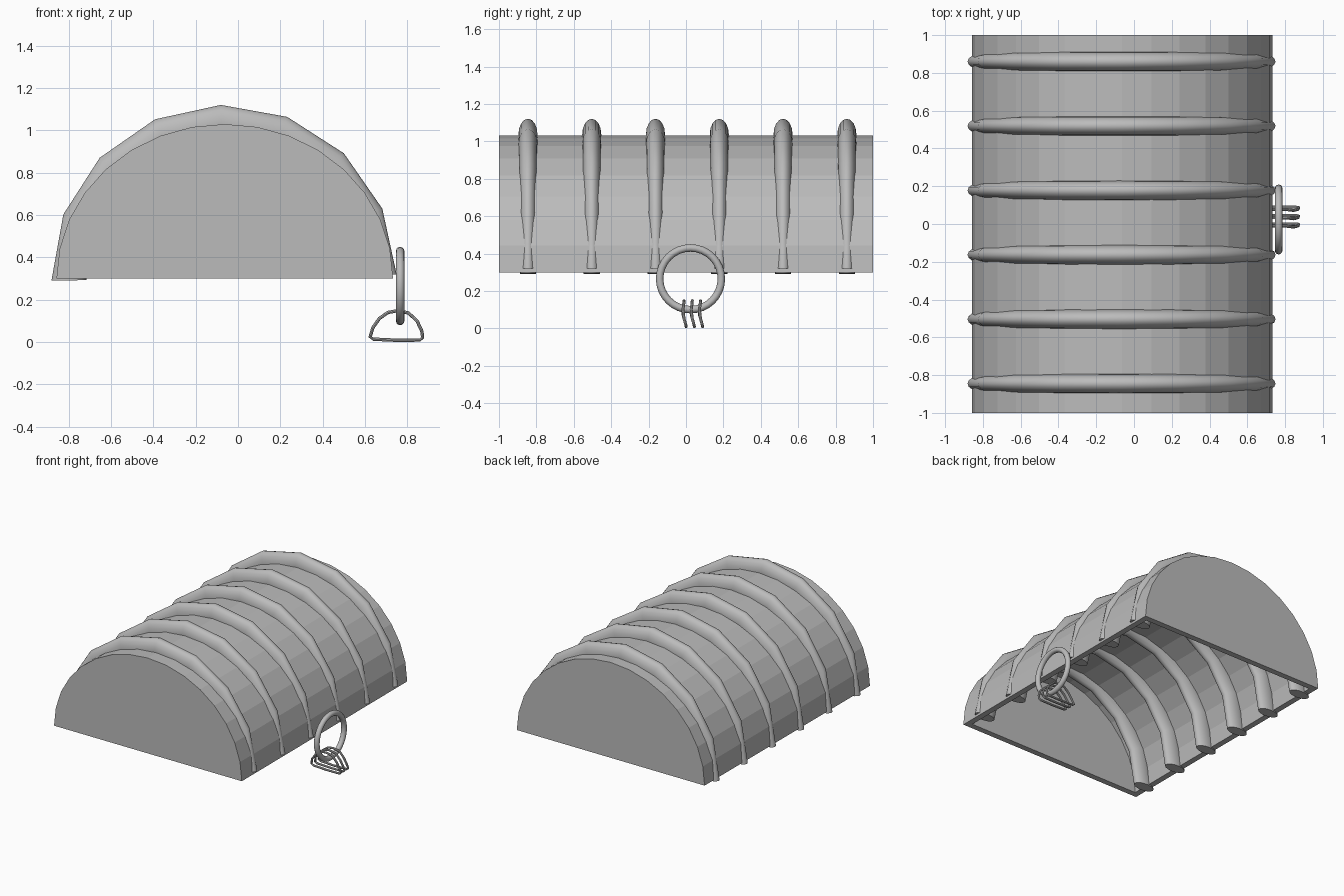
import bpy, bmesh
from math import sin, cos, pi, radians

if "Cube" in bpy.data.objects:
    bpy.data.objects.remove(bpy.data.objects["Cube"], do_unlink=True)

grey = bpy.data.materials.new("plain grey")
grey.use_nodes = True
grey.diffuse_color = (0.5, 0.5, 0.5, 1)
grey.node_tree.nodes["Principled BSDF"].inputs["Base Color"].default_value = (0.5, 0.5, 0.5, 1)


def finish(name, bm, smooth=False):
    bmesh.ops.recalc_face_normals(bm, faces=bm.faces)
    mesh = bpy.data.meshes.new(name)
    bm.to_mesh(mesh)
    bm.free()
    mesh.materials.append(grey)
    obj = bpy.data.objects.new(name, mesh)
    bpy.context.collection.objects.link(obj)
    if smooth:
        bpy.ops.object.select_all(action='DESELECT')
        obj.select_set(True)
        bpy.context.view_layer.objects.active = obj
        bpy.ops.object.shade_smooth_by_angle(angle=radians(40))
    return obj


def sweep(bm, rings, closed):
    """Skin a list of vertex rings; cap the ends when the path is open."""
    n, m = len(rings), len(rings[0])
    for i in range(n if closed else n - 1):
        a, b = rings[i], rings[(i + 1) % n]
        for j in range(m):
            k = (j + 1) % m
            bm.faces.new((a[j], a[k], b[k], b[j]))
    if not closed:
        bm.faces.new(rings[0])
        bm.faces.new(rings[-1])


# Vaulted lid: outer and inner skins joined by a flat rim, open underneath
WALL, SEGMENTS, BASE, MID = 0.045, 16, 0.3, -0.0625
bm = bmesh.new()


def arch(inset, y):
    w, h = 0.795 - inset, 0.73 - inset
    return [bm.verts.new((MID - w * cos(pi * k / SEGMENTS), y,
                          BASE + h * sin(pi * k / SEGMENTS)))
            for k in range(SEGMENTS + 1)]


skins = []
for inset in (0, WALL):
    front, back = arch(inset, inset - 1), arch(inset, 1 - inset)
    for k in range(SEGMENTS):
        bm.faces.new((front[k], front[k + 1], back[k + 1], back[k]))
    bm.faces.new(front)
    bm.faces.new(back)
    skins.append((front[0], front[-1], back[-1], back[0]))
outer, inner = skins
for i in range(4):
    j = (i + 1) % 4
    bm.faces.new((outer[i], outer[j], inner[j], inner[i]))
finish("lid_shell", bm)

# Ribs: oval tubes bent over the lid in eight straight steps, slightly tilted
RIB_STEPS, RIB_SIDES, TILT = 8, 16, radians(1.05)
for number in range(6):
    y = -0.845 + 0.341 * number
    bm = bmesh.new()
    rings = []
    for k in range(RIB_STEPS + 1):
        a = pi - pi * k / RIB_STEPS + TILT
        half_width = 0.043 + 0.008 * sin(pi * k / RIB_STEPS)
        ring = []
        for s in range(RIB_SIDES):
            v = 2 * pi * s / RIB_SIDES
            r = 0.733 + 0.0825 * cos(v)
            ring.append(bm.verts.new((-0.066 + r * cos(a), y + half_width * sin(v),
                                      0.305 + r * sin(a))))
        rings.append(ring)
    sweep(bm, rings, False)
    finish(f"rib_{number + 1}", bm, True)

# Large hanging ring on the left side
bm = bmesh.new()
rings = []
for k in range(32):
    a = 2 * pi * k / 32
    ring = []
    for s in range(12):
        v = 2 * pi * s / 12
        r = 0.165 + 0.02 * cos(v)
        ring.append(bm.verts.new((0.766 + 0.02 * sin(v), 0.024 + r * cos(a),
                                  0.265 + r * sin(a))))
    rings.append(ring)
sweep(bm, rings, True)
finish("hanging_ring", bm, True)

# Three small D-shaped links threaded on the ring
LINK = [(0.624, 0.024), (0.637, 0.068), (0.668, 0.112), (0.708, 0.14),
        (0.752, 0.148), (0.805, 0.138), (0.846, 0.1), (0.869, 0.05),
        (0.872, 0.022), (0.86, 0.01), (0.75, 0.009), (0.64, 0.014)]
for number in range(3):
    bm = bmesh.new()
    rings = []
    for i, (x, z) in enumerate(LINK):
        (px, pz), (nx, nz) = LINK[i - 1], LINK[(i + 1) % len(LINK)]
        dx, dz = nx - px, nz - pz
        length = (dx * dx + dz * dz) ** 0.5
        y = -0.004 + 0.044 * number + 0.006 * cos(pi * z / 0.08)
        y -= 0.08 * z
        ring = []
        for s in range(8):
            v = 2 * pi * s / 8
            off = 0.008 * cos(v)
            ring.append(bm.verts.new((x - off * dz / length, y + 0.008 * sin(v),
                                      z + off * dx / length)))
        rings.append(ring)
    sweep(bm, rings, True)
    finish(f"small_link_{number + 1}", bm, True)
